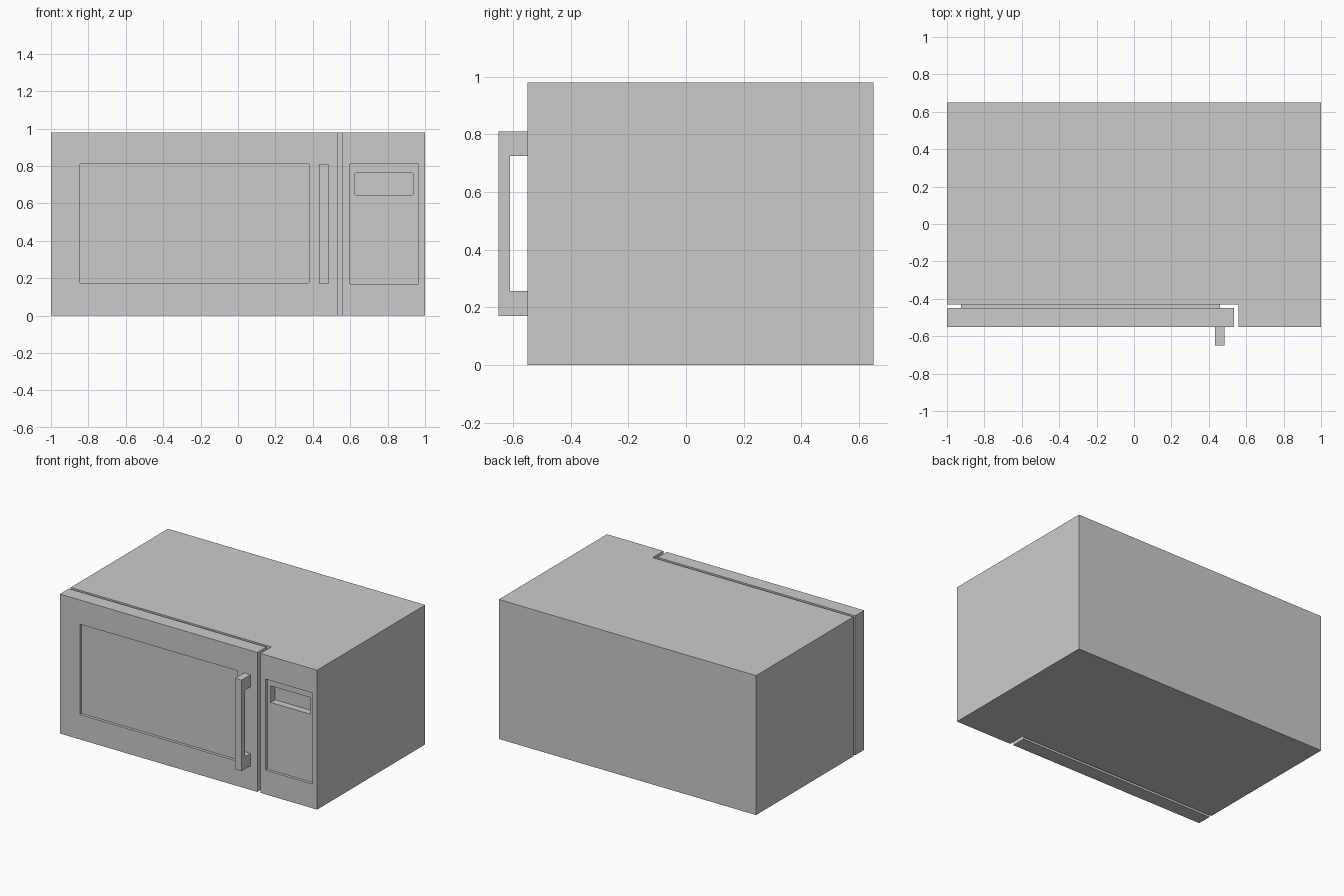
import bpy, bmesh
from mathutils import Vector

if "Cube" in bpy.data.objects:
    bpy.data.objects.remove(bpy.data.objects["Cube"])


def extrude(name, profile, offset):
    """Solid made by sweeping a closed 3D outline along an offset."""
    bm = bmesh.new()
    face = bm.faces.new([bm.verts.new(p) for p in profile])
    geom = bmesh.ops.extrude_face_region(bm, geom=[face], use_keep_orig=True)["geom"]
    bmesh.ops.translate(bm, vec=Vector(offset),
                        verts=[g for g in geom if isinstance(g, bmesh.types.BMVert)])
    bmesh.ops.recalc_face_normals(bm, faces=bm.faces)
    mesh = bpy.data.meshes.new(name)
    bm.to_mesh(mesh)
    bm.free()
    obj = bpy.data.objects.new(name, mesh)
    bpy.context.collection.objects.link(obj)
    return obj


def box(name, x, y, z):
    outline = [(x[0], y[0], z[0]), (x[1], y[0], z[0]), (x[1], y[1], z[0]), (x[0], y[1], z[0])]
    return extrude(name, outline, (0, 0, z[1] - z[0]))


def recess(obj, x, y, z):
    """Cut a rectangular pocket into an object."""
    cutter = box("cutter", x, y, z)
    cutter.hide_render = True
    mod = obj.modifiers.new("recess", 'BOOLEAN')
    mod.operation, mod.solver, mod.object = 'DIFFERENCE', 'EXACT', cutter
    bpy.context.view_layer.objects.active = obj
    bpy.ops.object.modifier_apply(modifier=mod.name)
    bpy.data.objects.remove(cutter)


HEIGHT, FRONT, BACK = 0.98, -0.55, 0.65

# Main housing, notched at the front for the door
outline = [(-1, BACK), (1, BACK), (1, FRONT), (0.56, FRONT), (0.56, -0.43), (-1, -0.43)]
body = extrude("body", [(x, y, 0) for x, y in outline], (0, 0, HEIGHT))

# Control panel pocket and deeper display pocket
recess(body, (0.60, 0.965), (FRONT - 0.1, FRONT + 0.02), (0.17, 0.81))
recess(body, (0.625, 0.935), (FRONT - 0.1, FRONT + 0.07), (0.645, 0.762))

# Door with window pocket
door = box("door", (-1, 0.535), (FRONT, -0.45), (0, HEIGHT))
recess(door, (-0.845, 0.38), (FRONT - 0.1, FRONT + 0.02), (0.175, 0.81))

# Raised inner panel on the back of the door
box("door_inner_panel", (-0.925, 0.46), (-0.45, -0.43), (0.08, 0.90))

# U-shaped door handle
grip = [(FRONT, 0.17), (-0.65, 0.17), (-0.65, 0.81), (FRONT, 0.81),
        (FRONT, 0.725), (-0.61, 0.725), (-0.61, 0.257), (FRONT, 0.257)]
extrude("door_handle", [(0.433, y, z) for y, z in grip], (0.05, 0, 0))
